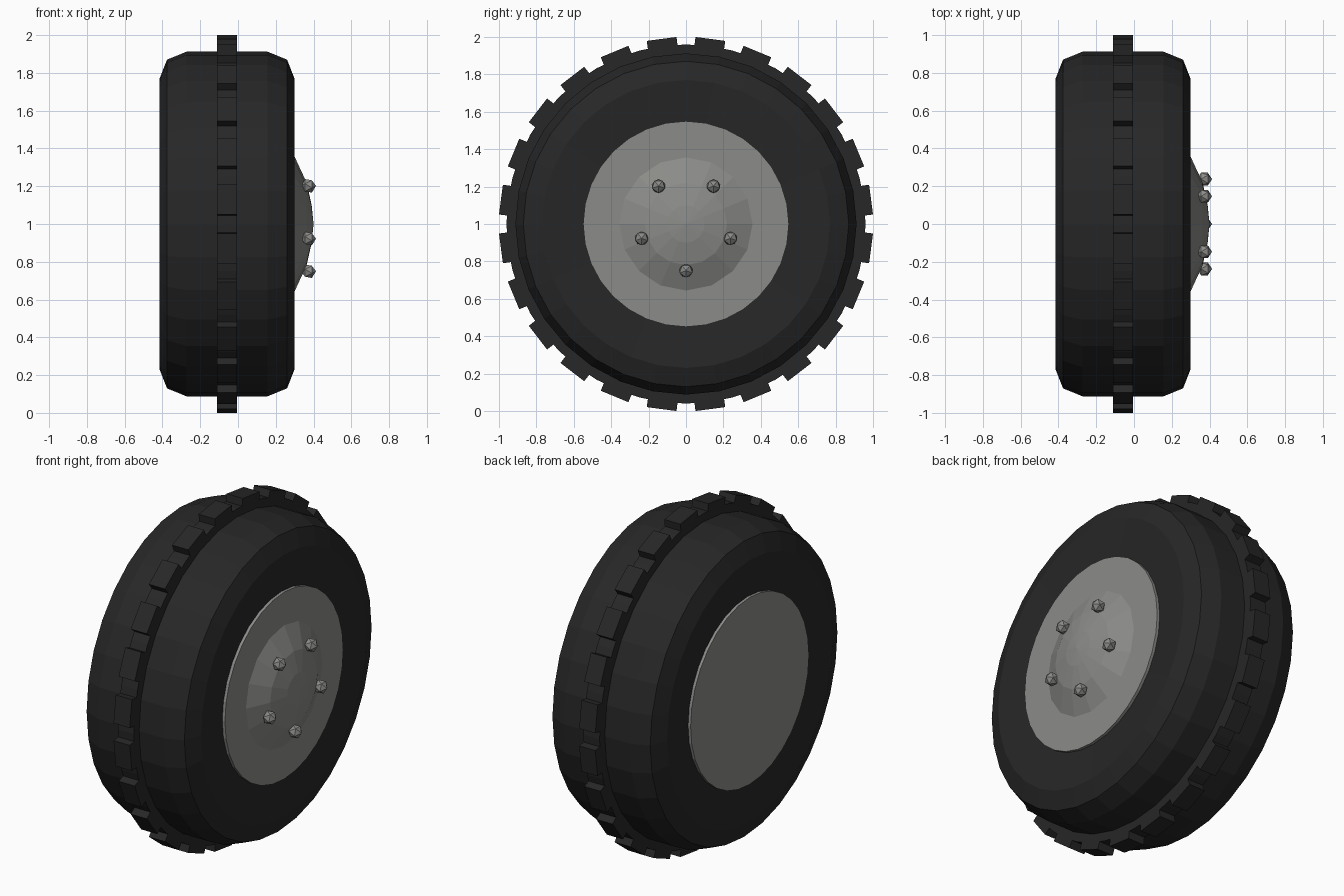
import bpy, bmesh
from math import sin, cos, pi, radians
from mathutils import Matrix, Vector

cube = bpy.data.objects.get("Cube")
if cube:
    bpy.data.objects.remove(cube, do_unlink=True)


def material(name, colour):
    m = bpy.data.materials.new(name)
    m.use_nodes = True
    m.diffuse_color = colour
    bsdf = m.node_tree.nodes["Principled BSDF"]
    bsdf.inputs["Base Color"].default_value = colour
    bsdf.inputs["Roughness"].default_value = 0.8
    return m


RUBBER = material("black rubber", (0.02, 0.02, 0.02, 1))
METAL = material("grey metal", (0.26, 0.26, 0.25, 1))
AXLE = Vector((0, 0, 1))


def finish(name, bm, mat):
    bmesh.ops.recalc_face_normals(bm, faces=bm.faces)
    mesh = bpy.data.meshes.new(name)
    bm.to_mesh(mesh)
    bm.free()
    mesh.materials.append(mat)
    obj = bpy.data.objects.new(name, mesh)
    bpy.context.collection.objects.link(obj)
    return obj


def lathe(name, profile, segments, mat, closed=False):
    """Spin (x, radius) points round the axle."""
    bm = bmesh.new()
    rings = []
    for x, r in profile:
        count = segments if r > 0 else 1
        rings.append([bm.verts.new((x, r * sin(2 * pi * i / segments),
                                    1 + r * cos(2 * pi * i / segments)))
                      for i in range(count)])
    pairs = list(zip(rings, rings[1:]))
    if closed:
        pairs.append((rings[-1], rings[0]))
    for a, b in pairs:
        for i in range(segments):
            j = i + 1
            corners = [a[i % len(a)], a[j % len(a)], b[j % len(b)], b[i % len(b)]]
            bm.faces.new(list(dict.fromkeys(corners)))
    return finish(name, bm, mat)


# Tyre: one half of the section, mirrored about its middle plane
MID = -0.058
half = [(0.34, 0.54), (0.357, 0.77), (0.318, 0.87), (0.215, 0.912)]
section = [(MID + x, r) for x, r in half] + [(MID - x, r) for x, r in reversed(half)]
lathe("tyre", section, 32, RUBBER, closed=True)

# Raised tread band with blocks
X0, X1 = -0.11, -0.005
lathe("tread_band", [(X0, 0.88), (X0, 0.96), (X1, 0.96), (X1, 0.88)], 48, RUBBER, closed=True)
bm = bmesh.new()
BLOCKS = 24
for i in range(BLOCKS):
    turn = Matrix.Rotation(2 * pi * (i + 0.5) / BLOCKS, 4, 'X')
    place = (Matrix.Translation(AXLE) @ turn
             @ Matrix.Translation(((X0 + X1) / 2, 0, 0.958))
             @ Matrix.Diagonal((X1 - X0, 0.16, 0.08, 1)))
    bmesh.ops.create_cube(bm, size=1, matrix=place)
finish("tread_blocks", bm, RUBBER)

# Wheel disc, plain on the inner side
lathe("wheel_disc", [(-0.415, 0), (-0.415, 0.55), (0.3, 0.55), (0.3, 0)], 32, METAL)

# Domed hub cap
lathe("hub_cap", [(0.295, 0), (0.298, 0.36), (0.363, 0.22), (0.39, 0.1), (0.4, 0)], 16, METAL)

# Five wheel nuts
bm = bmesh.new()
for i in range(5):
    a = radians(-90 + 72 * i)
    place = (Matrix.Translation((0.373, 0.25 * cos(a), 1 + 0.25 * sin(a)))
             @ Matrix.Rotation(pi / 2, 4, 'Y'))
    bmesh.ops.create_icosphere(bm, subdivisions=1, radius=0.04, matrix=place)
finish("wheel_nuts", bm, METAL)
